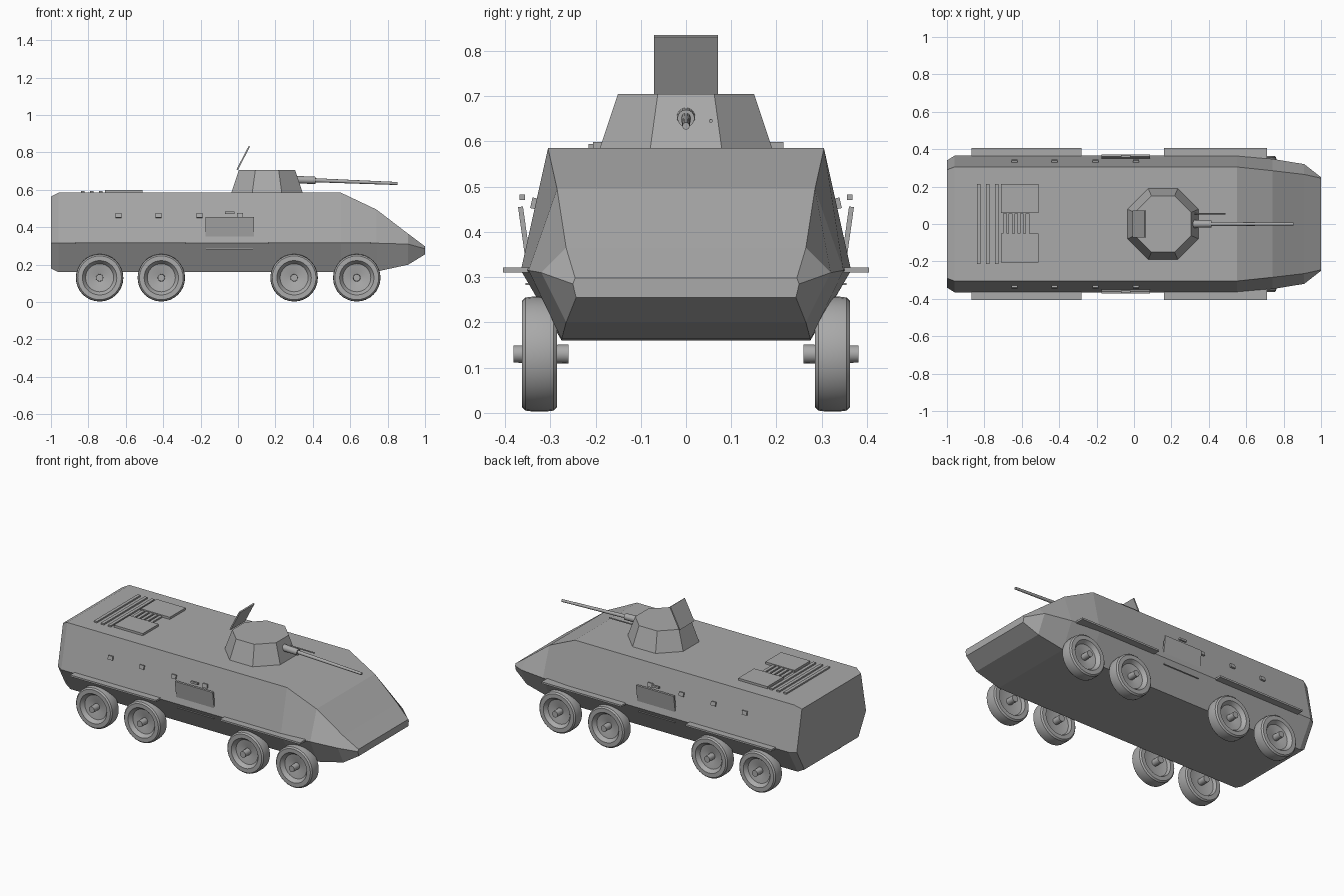
import bpy, bmesh, math
from mathutils import Vector, Matrix

if "Cube" in bpy.data.objects:
    bpy.data.objects.remove(bpy.data.objects["Cube"])

grey = bpy.data.materials.new("plain grey")
grey.use_nodes = True
grey.diffuse_color = (0.4, 0.4, 0.4, 1)
grey.node_tree.nodes["Principled BSDF"].inputs["Base Color"].default_value = grey.diffuse_color


def finish(name, bm, smooth=False):
    bmesh.ops.recalc_face_normals(bm, faces=bm.faces)
    mesh = bpy.data.meshes.new(name)
    bm.to_mesh(mesh)
    bm.free()
    mesh.materials.append(grey)
    obj = bpy.data.objects.new(name, mesh)
    bpy.context.collection.objects.link(obj)
    if smooth:
        bpy.ops.object.select_all(action="DESELECT")
        obj.select_set(True)
        bpy.context.view_layer.objects.active = obj
        bpy.ops.object.shade_smooth_by_angle(angle=math.radians(35))
    return obj


def box(name, center, size, rot=None):
    bm = bmesh.new()
    m = Matrix.Translation(center) @ (rot or Matrix()) @ Matrix.Diagonal((*size, 1))
    bmesh.ops.create_cube(bm, size=1, matrix=m)
    return finish(name, bm)


def rod(name, a, b, r1, r2, sides=16):
    a, b = Vector(a), Vector(b)
    bm = bmesh.new()
    turn = (b - a).to_track_quat("Z", "Y").to_matrix().to_4x4()
    bmesh.ops.create_cone(bm, cap_ends=True, segments=sides, radius1=r1, radius2=r2,
                          depth=(b - a).length, matrix=Matrix.Translation((a + b) / 2) @ turn)
    return finish(name, bm, True)


def loft(name, rings):
    bm = bmesh.new()
    loops = [[bm.verts.new(p) for p in ring] for ring in rings]
    n = len(loops[0])
    for a, b in zip(loops, loops[1:]):
        for i in range(n):
            j = (i + 1) % n
            bm.faces.new((a[i], a[j], b[j], b[i]))
    bm.faces.new(loops[0])
    bm.faces.new(loops[-1])
    return finish(name, bm)


# Hull: x, then (half width, height) of the roof edge, waist and floor edge
stations = [
    (-1.00, (.29, .565), (.34, .315), (.265, .18)),
    (-.96, (.305, .585), (.365, .315), (.275, .16)),
    (.55, (.305, .585), (.365, .315), (.275, .16)),
    (.74, (.285, .495), (.348, .315), (.275, .163)),
    (.91, (.265, .365), (.32, .31), (.265, .20)),
    (1.00, (.245, .298), (.25, .285), (.243, .255)),
]
loft("hull", [[(x, y, z) for y, z in pts] + [(x, -y, z) for y, z in reversed(pts)]
              for x, *pts in stations])

# Turret: tapered octagon
loft("turret", [[(.155 + r * math.cos(a), r * math.sin(a), z)
                 for a in [math.pi / 8 + k * math.pi / 4 for k in range(8)]]
                for r, z in ((.208, .58), (.163, .705))])
box("turret_hatch", (.028, 0, .77), (.008, .142, .142), Matrix.Rotation(math.radians(27.5), 4, "Y"))
rod("gun_sleeve", (.28, 0, .655), (.415, 0, .651), .021, .019)
rod("gun_barrel", (.40, 0, .652), (.852, 0, .634), .011, .008)
rod("coaxial_gun", (.28, .055, .646), (.49, .055, .645), .004, .004, 8)

# Engine deck: covers, cross slats and centre grille
for side, y in (("a", .137), ("b", -.128)):
    box("engine_cover_" + side, (-.61, y, .59), (.2, .156, .017))
for k in range(3):
    box("deck_slat", (-.83 + .048 * k, 0, .588), (.02, .43, .012))
for k in range(5):
    box("grille_bar", (-.69 + .03 * k, 0, .588), (.02, .11, .012))

# Wheel: ring with dished faces on both sides, around (radius, sideways offset)
wheel_profile = [(.016, .004), (.05, .012), (.075, .016), (.086, .032), (.092, .039), (.117, .039),
                 (.125, .031), (.127, .015), (.127, -.015), (.125, -.031), (.117, -.039),
                 (.092, -.039), (.084, -.02), (.05, -.012), (.016, -.012)]


def wheel(name, x, s):
    bm = bmesh.new()
    verts = [bm.verts.new((x + r, s * (.324 + d), .13)) for r, d in wheel_profile]
    edges = [bm.edges.new(p) for p in zip(verts, verts[1:])]
    bmesh.ops.spin(bm, geom=verts + edges, cent=(x, 0, .13), axis=(0, 1, 0),
                   angle=math.tau, steps=32, use_duplicate=False)
    bmesh.ops.remove_doubles(bm, verts=bm.verts, dist=.0005)
    finish(name, bm, True)
    rod(name + "_axle", (x, s * .26, .13), (x, s * .381, .13), .021, .019)


# Side fittings on both sides
lean = math.atan2(.06, .27)
for s, side in ((-1, "near"), (1, "far")):
    for i, x in enumerate((-.74, -.41, .30, .635)):
        wheel(f"wheel_{side}_{i + 1}", x, s)
    for x0, x1 in ((-.87, -.28), (.16, .71)):
        box("fender_" + side, ((x0 + x1) / 2, s * .375, .316), (x1 - x0, .06, .011))
    # Hinged door leaning outwards, its handle and the step beneath
    box("door_" + side, (-.045, s * .358, .4), (.26, .011, .112),
        Matrix.Rotation(-s * math.radians(8), 4, "X"))
    box("door_handle_" + side, (-.045, s * .362, .477), (.05, .012, .012))
    box("door_sill_" + side, (-.045, s * .349, .285), (.25, .012, .005))
    for x in (-.64, -.425, -.205, .01):
        box("vision_port_" + side, (x, s * .335, .463), (.032, .014, .024),
            Matrix.Rotation(s * lean, 4, "X"))
